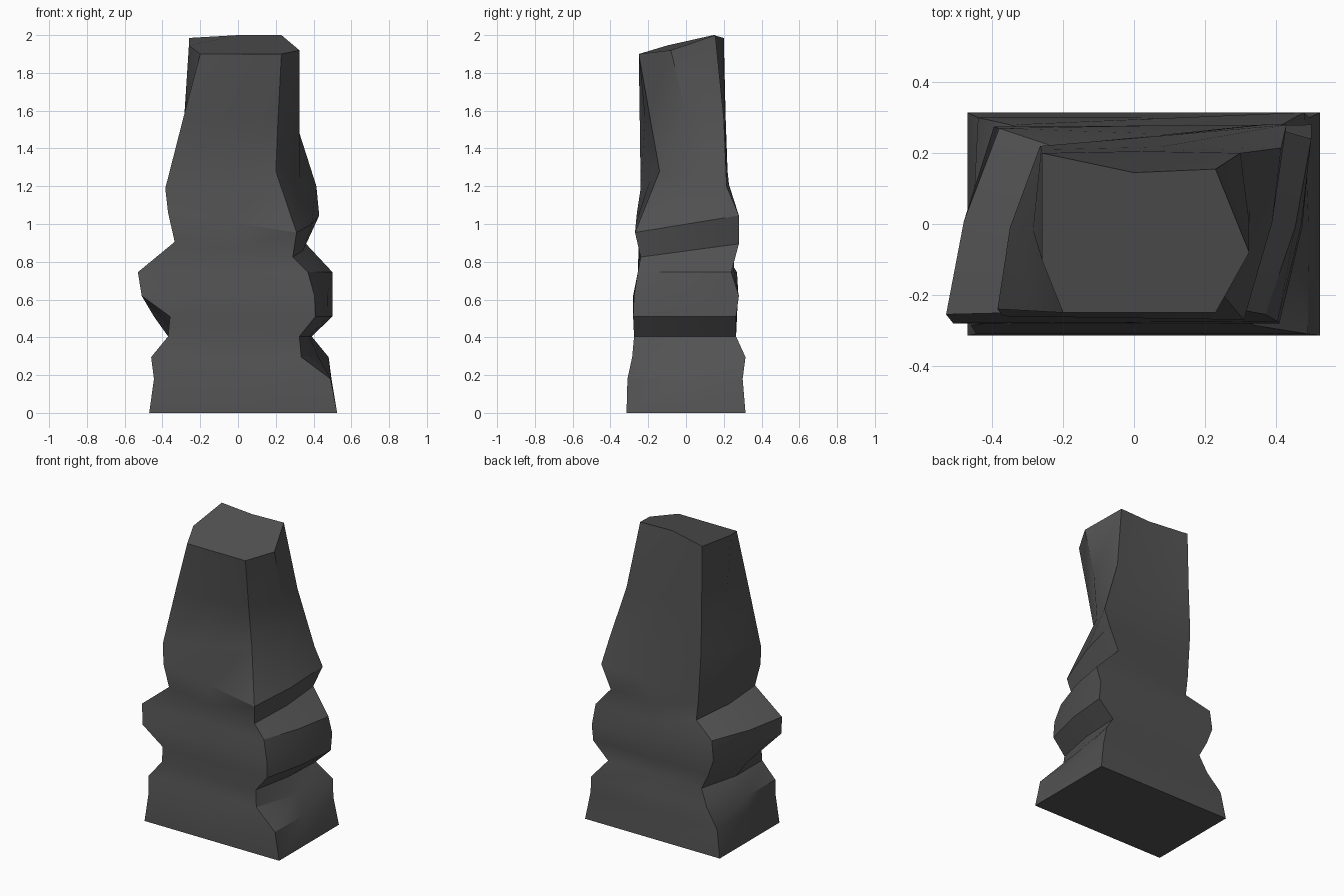
import bpy, bmesh, math
from mathutils import Vector

if "Cube" in bpy.data.objects:
    bpy.data.objects.remove(bpy.data.objects["Cube"])

stone = bpy.data.materials.new("dark grey stone")
stone.diffuse_color = (0.085, 0.085, 0.085, 1)
stone.use_nodes = True
stone.node_tree.nodes["Principled BSDF"].inputs["Base Color"].default_value = stone.diffuse_color

# Ring levels: z, tilt, x of FL, FR, BR, BL, left middle, y of FL, FR, BR, BL
LEVELS = [
    (0.00, 0, -.47, .525, .525, -.47, -.47, -.315, -.315, .315, .315),
    (0.18, 0, -.445, .49, .495, -.44, -.445, -.31, -.31, .30, .30),
    (0.295, 0, -.46, .335, .48, -.35, -.455, -.285, -.285, .315, .28),
    (0.405, 0, -.37, .325, .39, -.30, -.37, -.275, -.275, .265, .265),
    (0.51, 0, -.36, .41, .50, -.355, -.445, -.28, -.28, .265, .27),
    (0.62, 0, -.51, .405, .50, -.395, -.475, -.28, -.275, .28, .275),
    (0.745, 0, -.53, .37, .50, -.38, -.48, -.255, -.255, .24, .27),
    (0.86, .035, -.335, .29, .36, -.23, -.31, -.25, -.24, .28, .22),
    (1.00, .045, -.37, .31, .43, -.245, -.335, -.26, -.27, .28, .22),
    (1.24, -.04, -.385, .20, .415, -.265, -.35, -.24, -.14, .215, .22),
    (1.56, 0, -.29, .212, .30, -.262, -.285, -.245, -.19, .20, .21),
    (1.90, 0, -.20, .23, .23, -.26, -.26, -.25, -.25, .20, .20),
]


def ring(level, top):
    """Eight points around: four corners and the middle of every side."""
    z, tilt, fl, fr, br, bl, lm, yfl, yfr, ybr, ybl = level
    FL, FR = Vector((fl, yfl, z + 1.3 * tilt)), Vector((fr, yfr, z - tilt))
    BR, BL = Vector((br, ybr, z + tilt)), Vector((bl, ybl, z - tilt))
    if top:  # sloping chipped cap
        BR = Vector((.23, .155, 2.0))
        BL = Vector((-.26, .20, 1.985))
        return [FL, (FL + FR) / 2, FR, Vector((.325, -.08, 1.92)),
                BR, Vector((0, .145, 2.0)), BL, Vector((-.26, -.10, 1.945))]
    left, right = (FL + BL) / 2, (FR + BR) / 2
    left.x = lm
    if z > 1.5:
        right.x = .325
    elif z > 0.2:
        right.x += 0.02
    return [FL, (FL + FR) / 2, FR, right, BR, (BR + BL) / 2, BL, left]


# Rock pillar: skin the rings and close both ends
bm = bmesh.new()
rings = [[bm.verts.new(p) for p in ring(l, l is LEVELS[-1])] for l in LEVELS]
for a, b in zip(rings, rings[1:]):
    for i in range(8):
        j = (i + 1) % 8
        bm.faces.new((a[i], a[j], b[j], b[i]))
bm.faces.new(rings[0][::-1])
bm.faces.new(rings[-1])
bmesh.ops.recalc_face_normals(bm, faces=bm.faces)

mesh = bpy.data.meshes.new("rock_pillar")
bm.to_mesh(mesh)
bm.free()
mesh.materials.append(stone)
pillar = bpy.data.objects.new("rock_pillar", mesh)
bpy.context.collection.objects.link(pillar)

# Soft faces with crisp broken ledges
bpy.context.view_layer.objects.active = pillar
pillar.select_set(True)
bpy.ops.object.shade_smooth_by_angle(angle=math.radians(30))
